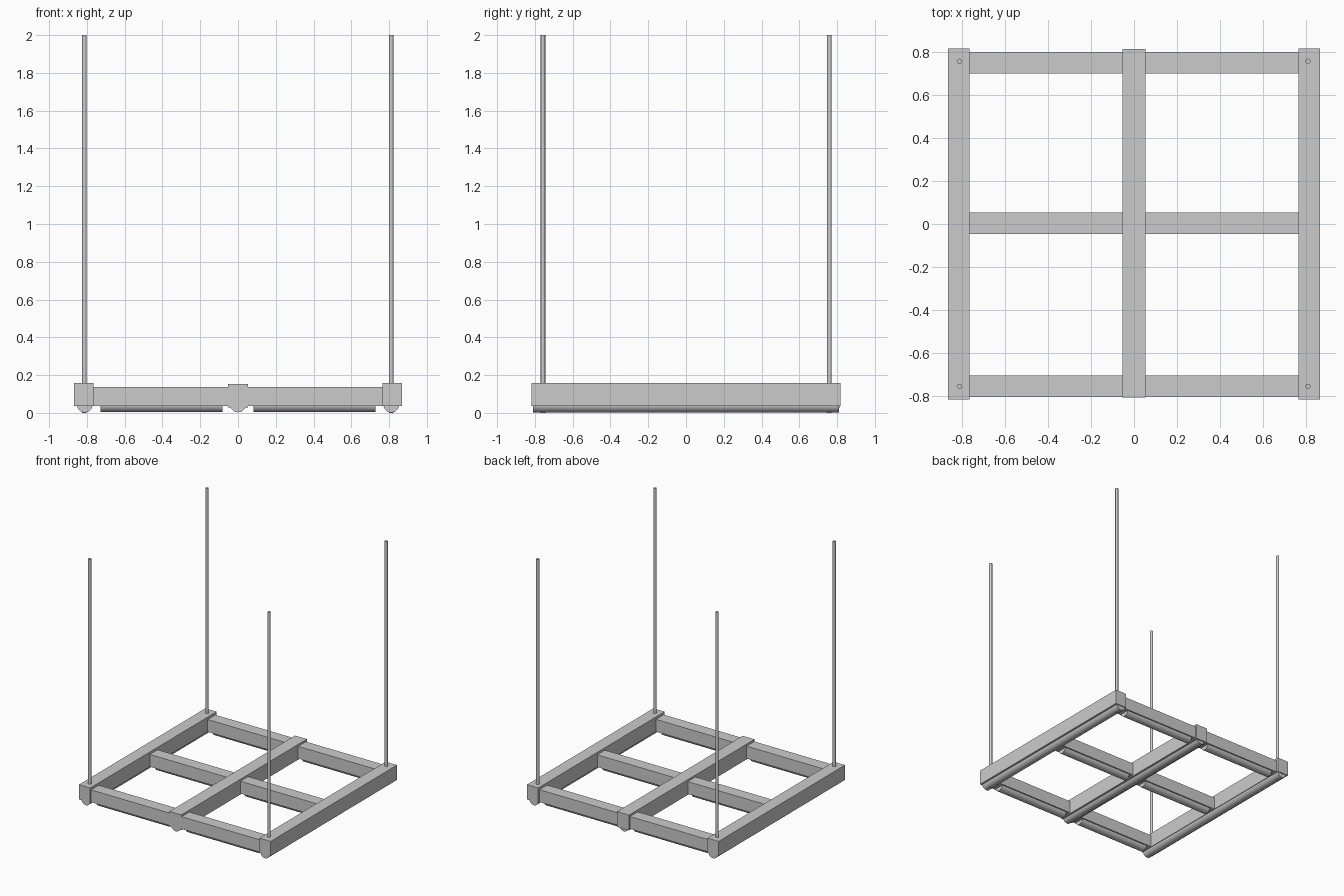
import bpy
from math import pi

if "Cube" in bpy.data.objects:
    bpy.data.objects.remove(bpy.data.objects["Cube"])


def beam(name, x0, x1, y0, y1, z0, z1):
    bpy.ops.mesh.primitive_cube_add(
        size=1, location=((x0 + x1) / 2, (y0 + y1) / 2, (z0 + z1) / 2))
    ob = bpy.context.object
    ob.name = name
    ob.scale = (x1 - x0, y1 - y0, z1 - z0)
    bpy.ops.object.transform_apply(location=False, rotation=False, scale=True)


def tube(name, center, radius, length, axis, sides=32):
    rot = {"X": (0, pi / 2, 0), "Y": (pi / 2, 0, 0), "Z": (0, 0, 0)}[axis]
    bpy.ops.mesh.primitive_cylinder_add(
        vertices=sides, radius=radius, depth=length, location=center, rotation=rot)
    bpy.context.object.name = name
    bpy.ops.object.shade_smooth_by_angle()


# Side beams with a light tube let into the underside
for side, x in (("left", -0.817), ("right", 0.817)):
    beam(side + "_beam", x - 0.051, x + 0.051, -0.818, 0.818, 0.037, 0.158)
    tube(side + "_tube", (x * 0.993, 0, 0.043), 0.041, 1.62, "Y")

# Centre beam, slightly lower, with its tube
beam("centre_beam", -0.054, 0.054, -0.81, 0.815, 0.029, 0.154)
tube("centre_tube", (0, 0, 0.044), 0.041, 1.61, "Y")

# Cross beams, each with two short tubes either side of the centre beam
for row, y in (("front", -0.756), ("middle", 0.004), ("back", 0.752)):
    beam(row + "_cross_beam", -0.81, 0.81, y - 0.05, y + 0.05, 0.037, 0.138)
    for side, s in (("left", -1), ("right", 1)):
        tube(f"{row}_{side}_cross_tube", (s * 0.405, y, 0.044), 0.04, 0.645, "X")

# Four hanging rods, passing down through the corners
for row, y in (("front", -0.757), ("back", 0.759)):
    for side, x in (("left", -0.813), ("right", 0.811)):
        tube(f"{row}_{side}_rod", (x, y, 1.0), 0.012, 2.0, "Z", 16)
